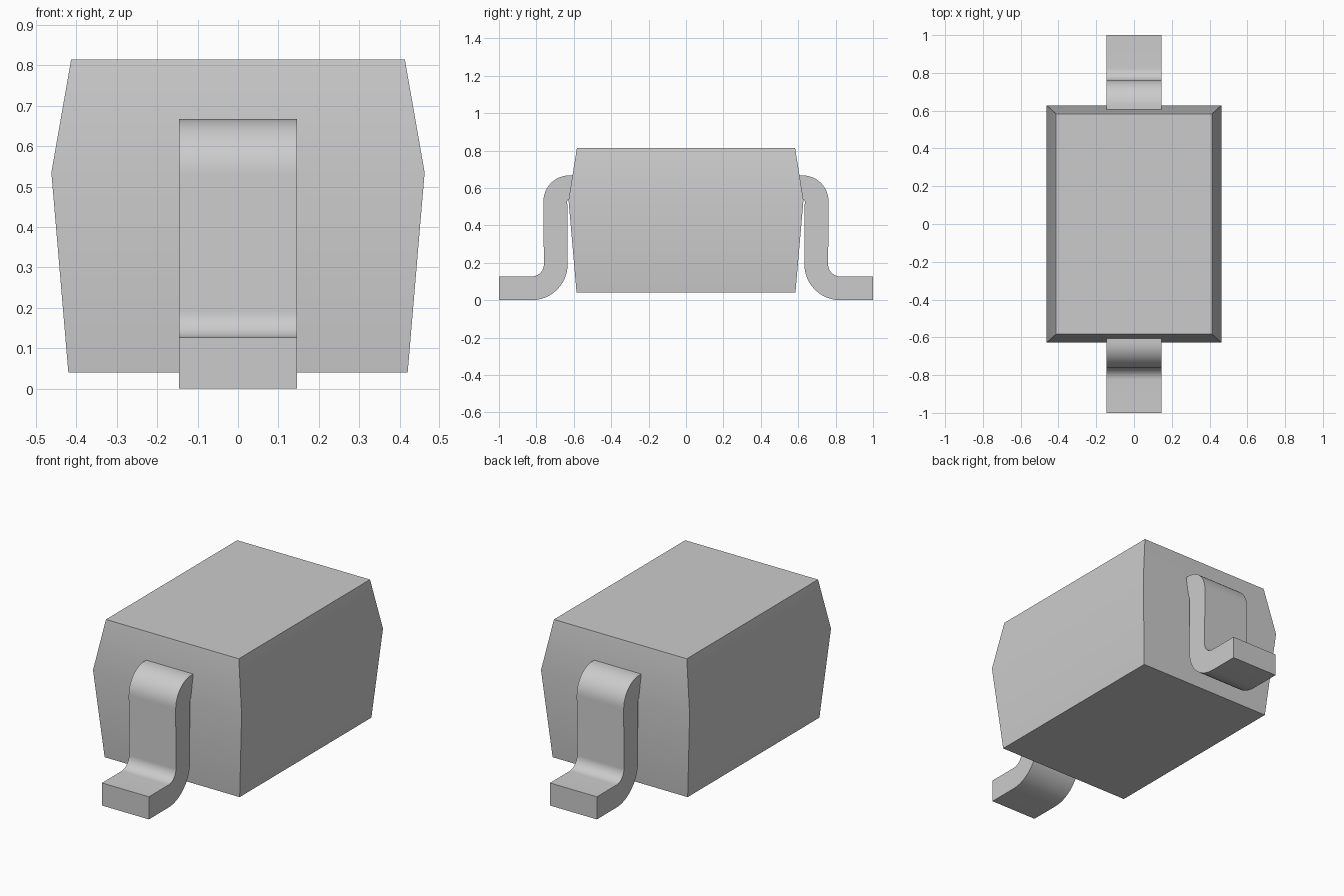
import bpy, bmesh, math

cube = bpy.data.objects.get("Cube")
if cube:
    bpy.data.objects.remove(cube, do_unlink=True)

grey = bpy.data.materials.new("plain_grey")
grey.use_nodes = True
colour = (0.6, 0.6, 0.6, 1)
grey.diffuse_color = colour
grey.node_tree.nodes["Principled BSDF"].inputs["Base Color"].default_value = colour


def finish(bm, name, angle):
    bmesh.ops.recalc_face_normals(bm, faces=bm.faces)
    mesh = bpy.data.meshes.new(name)
    bm.to_mesh(mesh)
    bm.free()
    obj = bpy.data.objects.new(name, mesh)
    bpy.context.collection.objects.link(obj)
    mesh.materials.append(grey)
    bpy.ops.object.select_all(action="DESELECT")
    obj.select_set(True)
    bpy.context.view_layer.objects.active = obj
    bpy.ops.object.shade_smooth_by_angle(angle=math.radians(angle))
    return obj


# Moulded body: three stacked rectangles, widest at the parting line
bm = bmesh.new()
rings = []
for z, hx, hy in [(0.04, 0.42, 0.585), (0.535, 0.462, 0.628), (0.815, 0.413, 0.583)]:
    corners = [(-hx, -hy), (hx, -hy), (hx, hy), (-hx, hy)]
    rings.append([bm.verts.new((x, y, z)) for x, y in corners])
for low, high in zip(rings, rings[1:]):
    for i in range(4):
        j = (i + 1) % 4
        bm.faces.new((low[i], low[j], high[j], high[i]))
bm.faces.new(rings[0])
bm.faces.new(rings[-1])
finish(bm, "body", 30)


def arc(cy, cz, radius, start, end, steps=12):
    angles = [math.radians(start + (end - start) * i / steps) for i in range(steps + 1)]
    return [(cy + radius * math.cos(a), cz + radius * math.sin(a)) for a in angles]


# Bent lead: S-shaped strip profile extruded across its width
THICK, HALF_WIDTH = 0.127, 0.146
FOOT_BEND, TOP_BEND = (0.825, 0.192), (0.625, 0.53)


def lead(name, side):
    outer = [(1, THICK)] + arc(*FOOT_BEND, 0.192 - THICK, 270, 180)
    outer += arc(*TOP_BEND, 0.137, 0, 90) + [(0.5, 0.667)]
    inner = [(1, 0)] + arc(*FOOT_BEND, 0.192, 270, 180)
    inner += arc(*TOP_BEND, 0.137 - THICK, 0, 90) + [(0.5, 0.667 - THICK)]
    bm = bmesh.new()
    rows = [[bm.verts.new((x, side * y, z)) for x, (y, z) in
             ((-HALF_WIDTH, o), (HALF_WIDTH, o), (HALF_WIDTH, i), (-HALF_WIDTH, i))]
            for o, i in zip(outer, inner)]
    for a, b in zip(rows, rows[1:]):
        for i in range(4):
            j = (i + 1) % 4
            bm.faces.new((a[i], a[j], b[j], b[i]))
    bm.faces.new(rows[0])
    bm.faces.new(rows[-1])
    finish(bm, name, 30)


lead("front_lead", -1)
lead("back_lead", 1)
